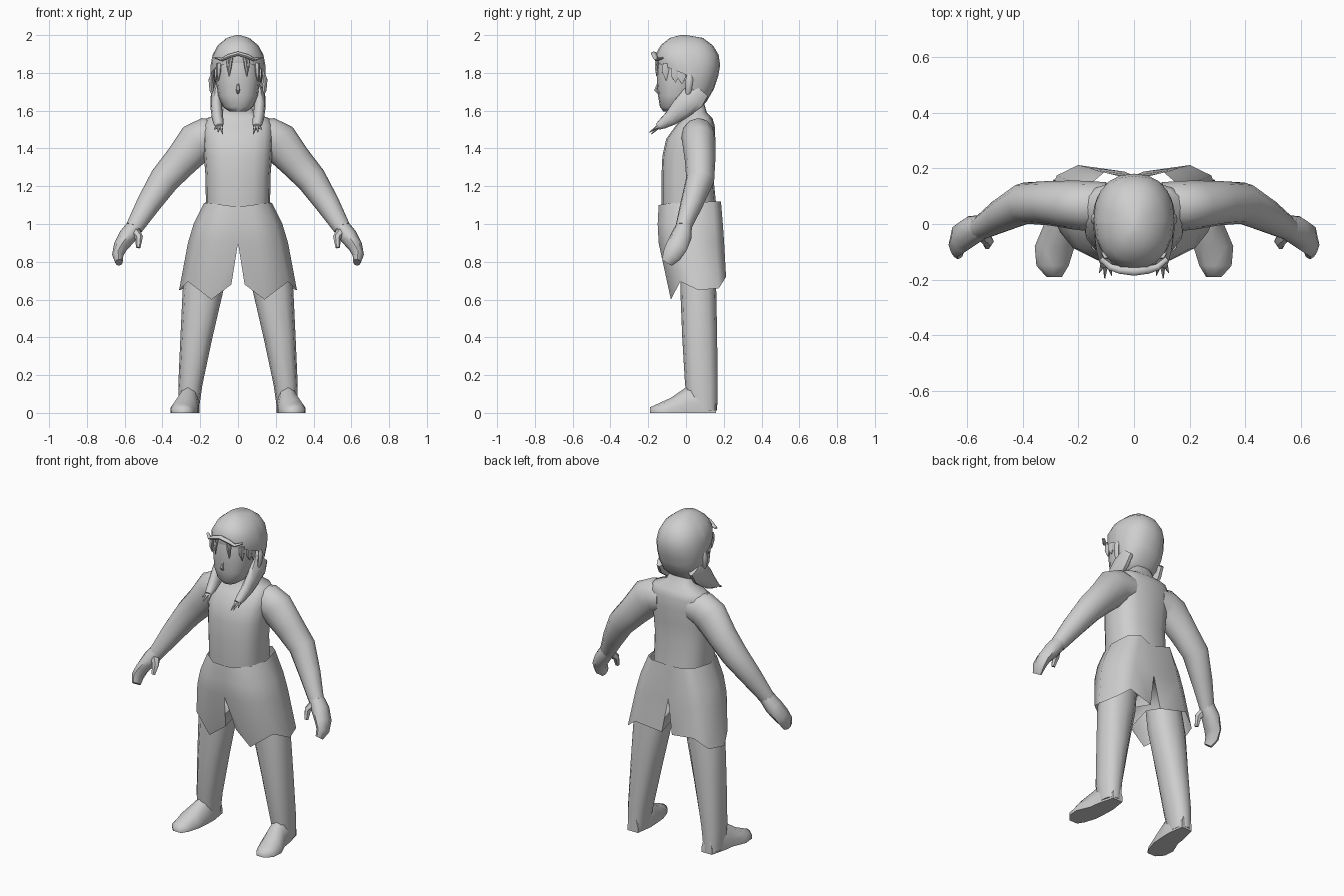
import bpy, bmesh, math
from mathutils import Vector

grey = bpy.data.materials.new("plain_grey")
grey.diffuse_color = (0.62, 0.62, 0.62, 1)


def finish(name, bm, mirror=False, angle=50):
    bmesh.ops.recalc_face_normals(bm, faces=bm.faces)
    me = bpy.data.meshes.new(name)
    bm.to_mesh(me)
    bm.free()
    me.materials.append(grey)
    ob = bpy.data.objects.new(name, me)
    bpy.context.collection.objects.link(ob)
    bpy.ops.object.select_all(action='DESELECT')
    ob.select_set(True)
    bpy.context.view_layer.objects.active = ob
    bpy.ops.object.shade_smooth_by_angle(angle=math.radians(angle))
    if mirror:
        ob.modifiers.new("mirror", 'MIRROR')
    return ob


def skin(rings, caps=(True, True)):
    """Bridge equally sized rings of points."""
    bm = bmesh.new()
    rows = [[bm.verts.new(p) for p in r] for r in rings]
    n = len(rows[0])
    for a, b in zip(rows, rows[1:]):
        for i in range(n):
            j = (i + 1) % n
            bm.faces.new((a[i], a[j], b[j], b[i]))
    if caps[0]:
        bm.faces.new(rows[0][::-1])
    if caps[1]:
        bm.faces.new(rows[-1])
    return bm


def spow(v, p):
    return math.copysign(abs(v) ** p, v)


def level(cx, rx, y0, y1, z, n=16, p=1.0):
    """Horizontal rounded ring between depths y0 and y1."""
    out = []
    for i in range(n):
        a = 2 * math.pi * i / n
        out.append((cx + rx * spow(math.cos(a), p),
                    (y0 + y1) / 2 + (y1 - y0) / 2 * spow(math.sin(a), p), z))
    return out


def tube(name, path, n=10, mirror=True):
    """Path entries: x, y, z, in-plane radius, depth radius."""
    pts = [Vector(q[:3]) for q in path]
    rings = []
    for i, q in enumerate(path):
        t = (pts[min(i + 1, len(pts) - 1)] - pts[max(i - 1, 0)]).normalized()
        ref = Vector((0, 1, 0)) if abs(t.y) < 0.9 else Vector((0, 0, 1))
        u = (ref - t * ref.dot(t)).normalized()
        w = t.cross(u)
        rings.append([pts[i] + w * q[3] * math.cos(2 * math.pi * k / n)
                      + u * q[4] * math.sin(2 * math.pi * k / n) for k in range(n)])
    return finish(name, skin(rings), mirror)


# torso and neck
finish("torso", skin([level(0, *r, p=0.75) for r in (
    (0.16, -0.12, 0.165, 0.98), (0.17, -0.13, 0.16, 1.1), (0.172, -0.13, 0.145, 1.25),
    (0.18, -0.125, 0.15, 1.36), (0.185, -0.105, 0.155, 1.45), (0.185, -0.055, 0.152, 1.52),
    (0.165, -0.015, 0.14, 1.56), (0.085, -0.01, 0.11, 1.59), (0.06, -0.02, 0.09, 1.66))]))

# arms and hands
tube("arm", [(0.1, 0.065, 1.465, 0.085, 0.085), (0.165, 0.065, 1.46, 0.104, 0.09),
             (0.215, 0.068, 1.435, 0.108, 0.088), (0.305, 0.075, 1.33, 0.09, 0.08),
             (0.39, 0.075, 1.235, 0.08, 0.075), (0.475, 0.03, 1.105, 0.064, 0.06),
             (0.55, -0.015, 0.98, 0.046, 0.042)], 12)
tube("hand", [(0.54, -0.01, 0.995, 0.044, 0.042), (0.585, -0.025, 0.935, 0.047, 0.056),
              (0.622, -0.05, 0.88, 0.038, 0.058), (0.637, -0.075, 0.835, 0.03, 0.05),
              (0.63, -0.1, 0.797, 0.02, 0.032)], 8)
tube("thumb", [(0.55, -0.03, 0.965, 0.028, 0.028), (0.524, -0.062, 0.93, 0.021, 0.021),
               (0.528, -0.08, 0.875, 0.012, 0.012)], 6)

# shorts: one leg with pointed hem, mirrored
FX = (0, 0.38, 0.83, 1, 0.88, 0.6, 0, 0)
FY = (0.03, 0, 0.17, 0.5, 0.87, 1, 0.92, 0.5)
HEM = (0.68, 0.6, 0.695, 0.65, 0.66, 0.72, 0.69, 0.73)
rows = []
for x0, x1, y0, y1, zs in ((0, 0.18, -0.145, 0.185, (1.09, 1.1, 1.11, 1.11, 1.12, 1.12, 1.1, 1.1)),
                           (0, 0.235, -0.15, 0.195, (1.0,) * 8),
                           (0, 0.265, -0.145, 0.202, (0.9,) * 8),
                           (0.035, 0.312, -0.08, 0.212, HEM)):
    rows.append([(x0 + (x1 - x0) * fx, y0 + (y1 - y0) * fy, z)
                 for fx, fy, z in zip(FX, FY, zs)])
bm = skin(rows, (False, False))
bmesh.ops.delete(bm, geom=[f for f in bm.faces if all(v.co.x < 0.001 for v in f.verts)],
                 context='FACES')
finish("shorts", bm, True, 75)

# legs
finish("leg", skin([level(c, r, y0, y1, z, 12, 0.85) for c, r, y0, y1, z in (
    (0.15, 0.1, -0.03, 0.15, 0.9), (0.185, 0.108, -0.03, 0.16, 0.65),
    (0.22, 0.085, -0.02, 0.165, 0.4), (0.252, 0.064, -0.005, 0.167, 0.15),
    (0.26, 0.052, 0.02, 0.165, 0.012))]), True)

# feet, lofted from heel to toes with flat soles
rows = []
for y, c, w, h in ((0.16, 0.255, 0.035, 0.1), (0.06, 0.26, 0.055, 0.16), (0, 0.265, 0.058, 0.135),
                   (-0.08, 0.285, 0.072, 0.08), (-0.15, 0.293, 0.058, 0.048), (-0.19, 0.287, 0.028, 0.03)):
    rows.append([(c + w * fx, y, 0.0 + h * fz) for fx, fz in (
        (-1, 0), (1, 0), (1, 0.35), (0.65, 0.8), (0, 1), (-0.65, 0.8), (-1, 0.35))])
finish("foot", skin(rows), True, 65)

# face
finish("face", skin([level(0, *r, p=0.9) for r in (
    (0.045, -0.12, 0.0, 1.595), (0.08, -0.138, 0.02, 1.62), (0.105, -0.148, 0.05, 1.68),
    (0.115, -0.154, 0.08, 1.75), (0.12, -0.155, 0.1, 1.82), (0.11, -0.145, 0.1, 1.88))]))
tube("nose", [(0, -0.143, 1.75, 0.006, 0.008), (0, -0.16, 1.708, 0.01, 0.01),
              (0, -0.143, 1.69, 0.006, 0.006)], 6, False)

# hair cap, trimmed along a slanted hairline around the face
bm = skin([level(0, *r, n=20, p=0.88) for r in (
    (0.06, -0.01, 0.07, 1.605), (0.112, -0.03, 0.11, 1.65), (0.135, -0.09, 0.148, 1.715),
    (0.145, -0.13, 0.17, 1.78), (0.145, -0.152, 0.181, 1.84), (0.135, -0.162, 0.173, 1.895),
    (0.108, -0.135, 0.143, 1.945), (0.06, -0.085, 0.09, 1.985), (0.01, -0.03, 0.0, 2.0))])
for co, no in (((0, 0, 1.79), (0, 0.41, 1)), ((0, 0.01, 0), (0, 1, 0))):
    bmesh.ops.bisect_plane(bm, geom=bm.verts[:] + bm.edges[:] + bm.faces[:],
                           plane_co=co, plane_no=no)
bad = []
for f in bm.faces:
    c = f.calc_center_median()
    if c.y < 0.01 and c.z < 1.79 - 0.41 * c.y:
        bad.append(f)
bmesh.ops.delete(bm, geom=bad, context='FACES')
finish("hair_cap", bm)

# side locks sweeping forward out of the cap, with split tips
tube("side_lock", [(0.105, 0.07, 1.71, 0.028, 0.06), (0.115, 0.035, 1.665, 0.032, 0.07),
                   (0.113, -0.025, 1.61, 0.032, 0.06), (0.108, -0.08, 1.56, 0.03, 0.042),
                   (0.102, -0.125, 1.53, 0.026, 0.028), (0.1, -0.15, 1.515, 0.02, 0.018)], 10)
for dx, dy, dz in ((-0.02, -0.035, -0.04), (0.005, -0.045, -0.03), (0.025, -0.025, -0.015)):
    tube("lock_tip", [(0.1 + dx * 0.4, -0.14, 1.52, 0.012, 0.012),
                      (0.1 + dx, -0.15 + dy, 1.515 + dz, 0.002, 0.002)], 5)

# ears
tube("ear", [(0.138, 0.018, 1.79, 0.008, 0.014), (0.144, 0.018, 1.765, 0.012, 0.02),
             (0.14, 0.014, 1.71, 0.011, 0.016), (0.13, 0.008, 1.675, 0.006, 0.01)], 8)

# swept fringe over the brow
tube("fringe", [(-0.12, -0.125, 1.88, 0.005, 0.009), (-0.085, -0.155, 1.87, 0.009, 0.012),
                (-0.05, -0.165, 1.888, 0.011, 0.014), (0, -0.17, 1.902, 0.011, 0.016),
                (0.05, -0.165, 1.888, 0.011, 0.014), (0.085, -0.155, 1.87, 0.009, 0.012),
                (0.12, -0.125, 1.88, 0.005, 0.009)], 8, False)

# thin strands on the forehead and flat wisps at the temples
for x, y, z, dx, dz, r, d in ((0.035, -0.155, 1.88, 0.012, -0.1, 0.009, 0.007),
                              (0.055, -0.15, 1.87, -0.005, -0.08, 0.009, 0.007),
                              (0.1, -0.105, 1.85, 0.004, -0.09, 0.016, 0.02),
                              (0.118, -0.055, 1.82, 0.002, -0.07, 0.01, 0.024),
                              (0.12, -0.02, 1.81, 0.002, -0.07, 0.01, 0.024)):
    tube("strand", [(x, y, z, r, d), (x + dx * 0.6, y - 0.004, z + dz * 0.5, r * 0.9, d),
                    (x + dx, y, z + dz, 0.002, 0.002)], 6)
